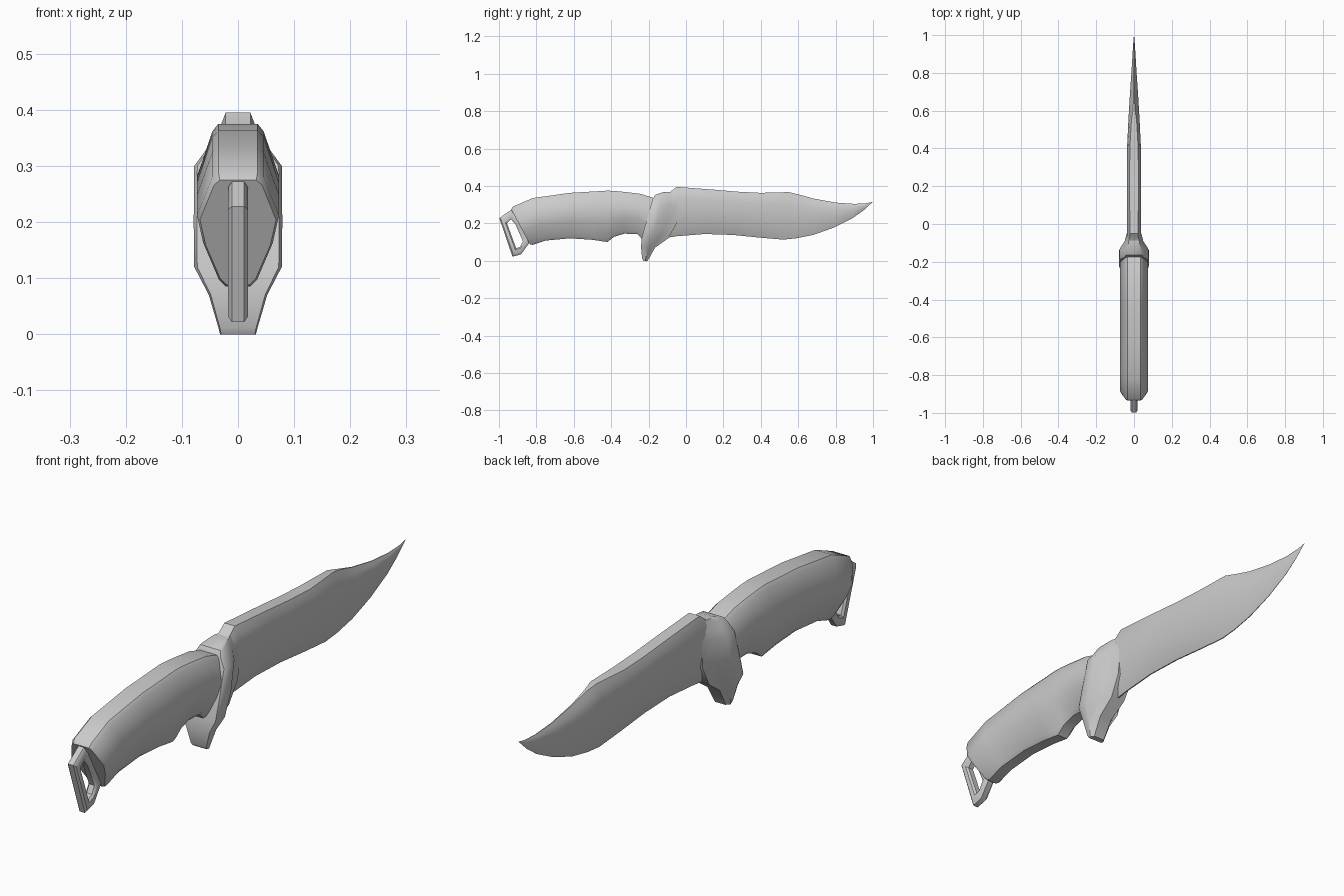
import bpy, bmesh, math

if "Cube" in bpy.data.objects:
    bpy.data.objects.remove(bpy.data.objects["Cube"])


def loft(name, rings, closed=False, angle=40):
    """Bridge equal-sized closed rings of points into a solid."""
    bm = bmesh.new()
    loops = [[bm.verts.new(p) for p in ring] for ring in rings]
    n = len(loops[0])
    pairs = list(zip(loops, loops[1:]))
    if closed:
        pairs.append((loops[-1], loops[0]))
    for a, b in pairs:
        for i in range(n):
            j = (i + 1) % n
            bm.faces.new((a[i], a[j], b[j], b[i]))
    if not closed:
        bm.faces.new(loops[0])
        bm.faces.new(loops[-1])
    bmesh.ops.remove_doubles(bm, verts=bm.verts, dist=0.0003)
    bmesh.ops.recalc_face_normals(bm, faces=bm.faces)
    mesh = bpy.data.meshes.new(name)
    bm.to_mesh(mesh)
    bm.free()
    obj = bpy.data.objects.new(name, mesh)
    bpy.context.collection.objects.link(obj)
    bpy.ops.object.select_all(action='DESELECT')
    obj.select_set(True)
    bpy.context.view_layer.objects.active = obj
    bpy.ops.object.shade_smooth_by_angle(angle=math.radians(angle))
    return obj


def slice_ring(top, bottom, section):
    """Mirrored cross-section between a top and a bottom (y, z) point."""
    half = [(w, top[0] + (bottom[0] - top[0]) * t, top[1] + (bottom[1] - top[1]) * t)
            for t, w in section]
    return half + [(-x, y, z) for x, y, z in reversed(half)]


# Handle: faceted grip with finger recess and slanted butt
grip = [(0, .035), (.05, .046), (.38, .073), (.62, .062), (.94, .034), (1, .022)]
handle = [((-.935, .275), (-.835, .088)), ((-.925, .29), (-.82, .085)),
          ((-.82, .335), (-.75, .108)), ((-.62, .363), (-.62, .12)),
          ((-.50, .37), (-.50, .112)), ((-.42, .375), (-.42, .10)),
          ((-.38, .373), (-.385, .128)), ((-.32, .367), (-.33, .145)),
          ((-.24, .357), (-.26, .142)), ((-.17, .335), (-.22, .10))]
rings = []
for i, (t, b) in enumerate(handle):
    s = .93 if i == 0 else 1
    rings.append(slice_ring(t, b, [(u, w * s) for u, w in grip]))
loft("handle", rings)

# Blade: clip point, thick spine, thin cutting edge; (top, bottom, half width, spine ratio)
blade = [((-.15, .345), (-.15, .13), .038, .6), ((-.085, .368), (-.09, .125), .038, .6),
         ((-.05, .395), (-.05, .131), .038, .58), ((.15, .38), (.1, .143), .038, .6),
         ((.28, .369), (.25, .138), .038, .6), ((.40, .363), (.40, .123), .037, .6),
         ((.55, .367), (.52, .113), .030, .45), ((.60, .355), (.59, .12), .027, .2),
         ((.68, .333), (.68, .138), .022, .1), ((.80, .311), (.79, .177), .014, .1),
         ((.90, .304), (.89, .227), .008, .1), ((.96, .307), (.95, .27), .004, .1),
         ((1.0, .315), (.998, .314), .0004, .1)]
loft("blade", [slice_ring(t, b, [(0, w * r), (.1, w * (.5 + r * .6)), (.24, w),
                                 (.55, w * .93), (.85, w * .5), (1, w * .06)])
               for t, b, w, r in blade])

# Guard: stacked levels (z, rear y, mid y, front y, half width, front half width)
guard = [(0.0, -.228, -.218, -.205, .032, .022), (.012, -.235, -.215, -.198, .035, .024),
         (.07, -.240, -.205, -.165, .052, .026), (.12, -.238, -.19, -.095, .078, .03),
         (.20, -.215, -.155, -.05, .079, .035), (.30, -.187, -.135, -.04, .078, .036),
         (.33, -.178, -.132, -.04, .056, .034), (.352, -.165, -.13, -.05, .045, .028),
         (.367, -.12, -.10, -.05, .030, .022)]
rings = []
for z, rear, mid, front, w, wf in guard:
    half = [(w * .93, rear), (w, rear + .01), (w, mid),
            (wf + (w - wf) * .33, mid + (front - mid) * .45), (wf, front)]
    rings.append([(x, y, z) for x, y in half] + [(-x, y, z) for x, y in reversed(half)])
loft("guard", rings)

# Lanyard loop: chamfered ring on the butt
outer = [(-.998, .228), (-.928, .022), (-.882, .034), (-.82, .12), (-.86, .20), (-.935, .272)]
inner = [(-.957, .20), (-.908, .067), (-.886, .076), (-.872, .105), (-.912, .195), (-.936, .222)]
rings = []
for o, i in zip(outer, inner):
    ring = []
    for f, x in [(0, .011), (.22, .018), (.78, .018), (1, .011)]:
        ring.append((x, o[0] + (i[0] - o[0]) * f, o[1] + (i[1] - o[1]) * f))
    rings.append(ring + [(-x, y, z) for x, y, z in reversed(ring)])
loft("lanyard_loop", rings, closed=True)
